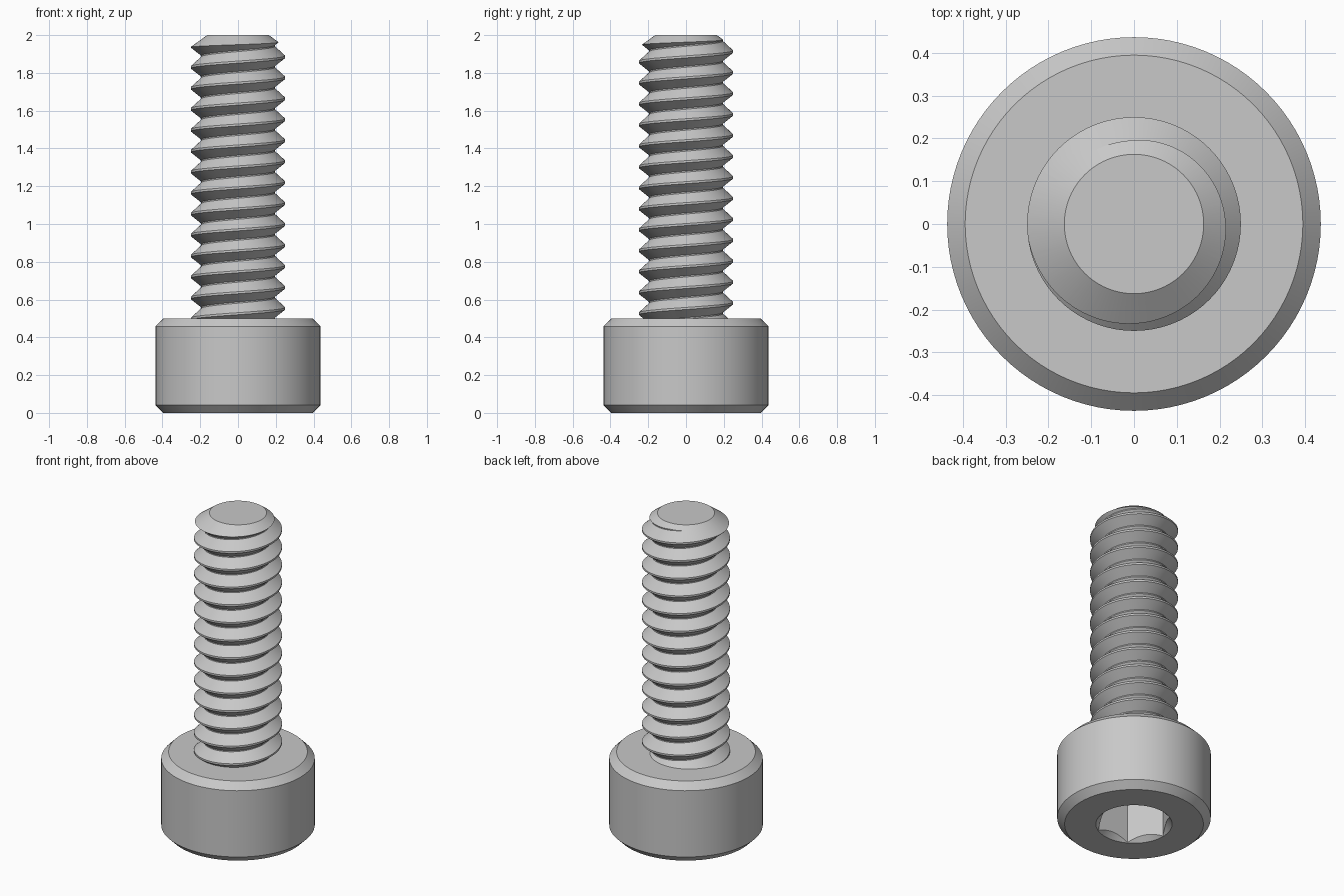
import bpy, bmesh, math

cube = bpy.data.objects.get("Cube")
if cube:
    bpy.data.objects.remove(cube, do_unlink=True)

steel = bpy.data.materials.new("grey_steel")
steel.use_nodes = True
STEEL = (0.58, 0.58, 0.58, 1)
steel.diffuse_color = STEEL
steel.node_tree.nodes["Principled BSDF"].inputs["Base Color"].default_value = STEEL


def make_object(name, bm):
    bmesh.ops.recalc_face_normals(bm, faces=bm.faces)
    mesh = bpy.data.meshes.new(name)
    bm.to_mesh(mesh)
    bm.free()
    mesh.materials.append(steel)
    obj = bpy.data.objects.new(name, mesh)
    bpy.context.collection.objects.link(obj)
    return obj


def lathe(name, profile, sides=96):
    """Closed solid from (radius, z) points, capped at both ends."""
    bm = bmesh.new()
    rings = [[bm.verts.new((r * math.cos(math.tau * i / sides),
                            r * math.sin(math.tau * i / sides), z))
              for i in range(sides)] for r, z in profile]
    for low, high in zip(rings, rings[1:]):
        for i in range(sides):
            k = (i + 1) % sides
            bm.faces.new((low[i], low[k], high[k], high[i]))
    bm.faces.new(rings[0])
    bm.faces.new(rings[-1])
    return make_object(name, bm)


def combine(obj, tool, operation):
    """Apply a boolean and discard the helper."""
    tool.hide_render = True
    mod = obj.modifiers.new(operation, 'BOOLEAN')
    mod.operation = operation
    mod.solver = 'EXACT'
    mod.object = tool
    bpy.context.view_layer.objects.active = obj
    bpy.ops.object.modifier_apply(modifier=mod.name)
    bpy.data.objects.remove(tool, do_unlink=True)


def smooth(obj):
    bpy.ops.object.select_all(action='DESELECT')
    obj.select_set(True)
    bpy.context.view_layer.objects.active = obj
    bpy.ops.object.shade_smooth_by_angle(angle=math.radians(25))


# Head: chamfered cylinder with a hexagonal socket and countersunk mouth
head = lathe("socket_head", [(0.395, 0), (0.437, 0.042), (0.437, 0.458), (0.395, 0.5)])
combine(head, lathe("socket_cutter", [(0.215, -0.1), (0.215, 0.25)], 6), 'DIFFERENCE')
combine(head, lathe("mouth_cutter", [(0.237, -0.02), (0.177, 0.04)]), 'DIFFERENCE')
smooth(head)

# Threaded shaft: one helical strip of root, flank and crest
PITCH, STEPS, TURNS = 0.111, 72, 17
ROOT, CREST = 0.195, 0.25
CREST_Z = 1.885          # crest height on the +x side
section = [(ROOT, -0.5), (ROOT, -0.44), (CREST, -0.05), (CREST, 0.05)]
start = CREST_Z - 15 * PITCH
bm = bmesh.new()


def thread_vert(i, r, offset):
    a = math.tau * i / STEPS
    z = start + PITCH * (i / STEPS + offset)
    return bm.verts.new((r * math.cos(a), r * math.sin(a), z))


last = STEPS * TURNS
root = [thread_vert(i, *section[0]) for i in range(last + STEPS + 1)]
rows = [[root[i]] + [thread_vert(i, r, o) for r, o in section[1:]] + [root[i + STEPS]]
        for i in range(last + 1)]
for row, following in zip(rows, rows[1:]):
    for j in range(len(section)):
        bm.faces.new((row[j], following[j], following[j + 1], row[j + 1]))
# Fan caps over the two open ends
caps = [bm.faces.new(root[i:i + STEPS + 1] + rows[i][-2:0:-1]) for i in (0, last)]
bmesh.ops.poke(bm, faces=caps)
shaft = make_object("threaded_shaft", bm)

# Trim the shaft to length with a chamfered tip
combine(shaft, lathe("shaft_envelope", [(0.27, 0.45), (0.27, 1.923), (0.163, 2)]), 'INTERSECT')
smooth(shaft)
